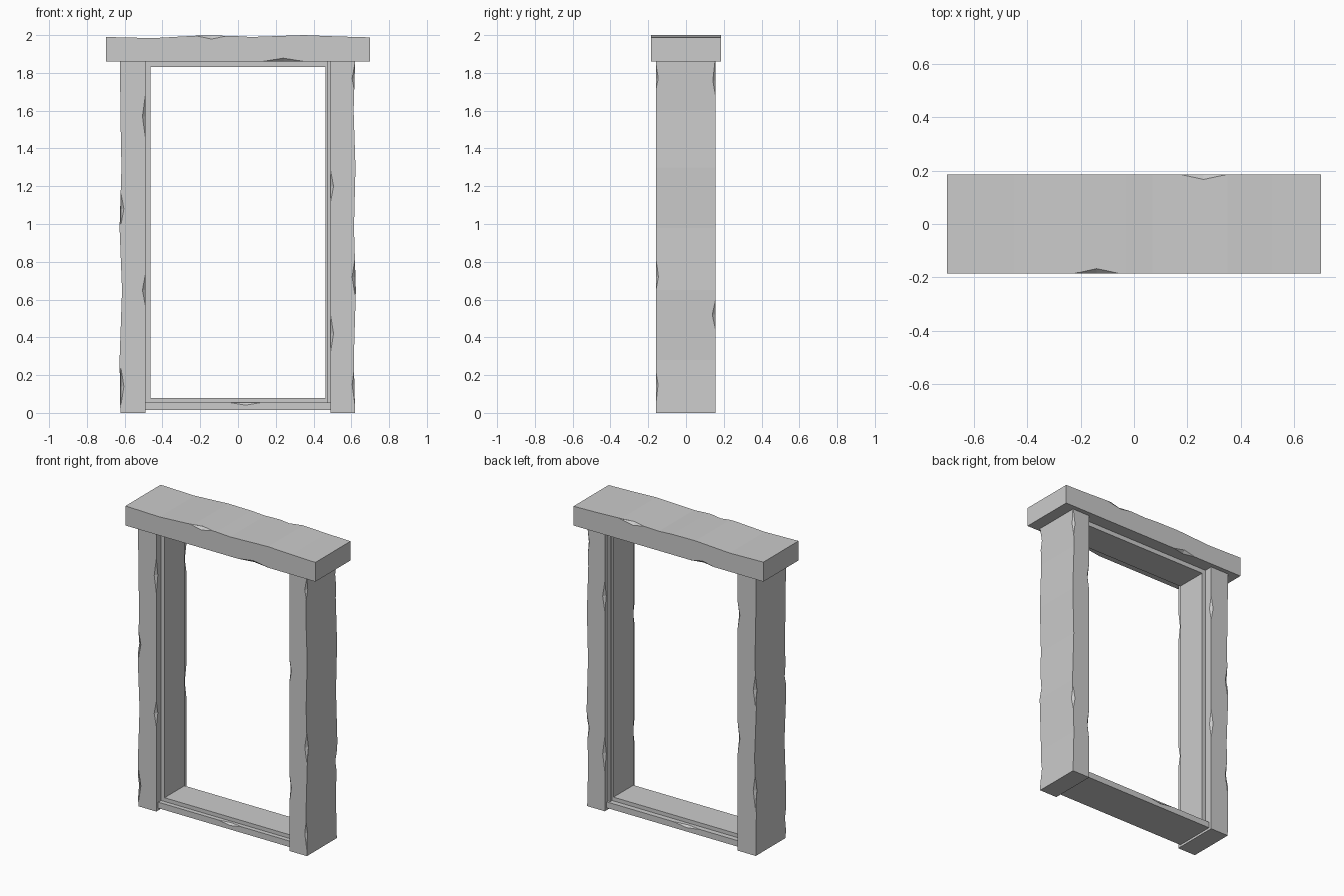
import bpy, bmesh
from mathutils import Matrix, Vector

cube = bpy.data.objects.get("Cube")
if cube:
    bpy.data.objects.remove(cube, do_unlink=True)

stone = bpy.data.materials.new("grey stone")
stone.use_nodes = True
GREY = (0.6, 0.6, 0.6, 1)
stone.diffuse_color = GREY
stone.node_tree.nodes["Principled BSDF"].inputs["Base Color"].default_value = GREY


def add_object(name, bm):
    bmesh.ops.recalc_face_normals(bm, faces=bm.faces)
    mesh = bpy.data.meshes.new(name)
    bm.to_mesh(mesh)
    bm.free()
    mesh.materials.append(stone)
    obj = bpy.data.objects.new(name, mesh)
    bpy.context.collection.objects.link(obj)
    return obj


def extrude_outline(name, points, y0, y1):
    """Extrude a front outline of (x, z) points from y0 to y1."""
    bm = bmesh.new()
    face = bm.faces.new([bm.verts.new((x, y0, z)) for x, z in points])
    geo = bmesh.ops.extrude_face_region(bm, geom=[face])["geom"]
    moved = [v for v in geo if isinstance(v, bmesh.types.BMVert)]
    bmesh.ops.translate(bm, verts=moved, vec=(0, y1 - y0, 0))
    return add_object(name, bm)


def box(name, x0, x1, y0, y1, z0, z1):
    return extrude_outline(name, [(x0, z0), (x1, z0), (x1, z1), (x0, z1)], y0, y1)


def chip(obj, places, along, depth):
    """Knock slim diamond-shaped chips out of the edges at the given places."""
    bm = bmesh.new()
    for i, place in enumerate(places):
        size = Vector((depth, depth, depth))
        size[along] = 0.1 + 0.015 * (i % 3 - 1)
        diamond = Matrix.Translation(place) @ Matrix.Diagonal(size).to_4x4()
        tips = []
        for axis in range(3):
            for sign in (1, -1):
                tip = Vector()
                tip[axis] = sign
                tips.append(bm.verts.new(diamond @ tip))
        bmesh.ops.convex_hull(bm, input=tips)
    cutter = add_object("chip_cutter", bm)
    cutter.hide_render = True
    mod = obj.modifiers.new("chips", 'BOOLEAN')
    mod.operation = 'DIFFERENCE'
    mod.solver = 'EXACT'
    mod.object = cutter
    bpy.context.view_layer.objects.active = obj
    bpy.ops.object.modifier_apply(modifier=mod.name)
    bpy.data.objects.remove(cutter, do_unlink=True)


FRONT, BACK = -0.16, 0.155
INNER, OUTER = 0.49, 0.62

# Posts with a worn, wavy outer side
heights = (0, 0.28, 0.65, 0.98, 1.3, 1.6, 1.86)
waves = {-1: (0.003, 0.007, -0.006, 0.007, -0.003, 0.003, 0.004),
         1: (0.0, -0.007, 0.004, -0.006, 0.002, -0.008, 0.0)}
# Chip heights on the front outer, front inner, back outer and back inner edges
chips = {-1: ((1.08, 0.14), (1.57, 0.65), (1.1, 0.43), (1.57, 0.75)),
         1: ((1.77, 0.72, 0.15), (1.2, 0.42), (1.76, 0.52), (1.43, 0.38))}
for side, name in ((-1, "right_post"), (1, "left_post")):
    outline = [(side * (OUTER + w), z) for w, z in zip(waves[side], heights)]
    outline += [(side * INNER, heights[-1]), (side * INNER, 0)]
    post = extrude_outline(name, outline, FRONT, BACK)
    edges = ((OUTER, FRONT), (INNER, FRONT), (OUTER, BACK), (INNER, BACK))
    places = [(side * x, y, z) for (x, y), zs in zip(edges, chips[side]) for z in zs]
    chip(post, places, 2, 0.016)

# Lintel with a wavy top
wavy_top = [(0.7, 1.988), (0.52, 1.993), (0.35, 2.0), (0.07, 1.99),
            (-0.03, 1.996), (-0.2, 1.998), (-0.45, 1.984), (-0.7, 1.99)]
lintel = extrude_outline("lintel", [(-0.7, 1.86), (0.7, 1.86)] + wavy_top, -0.185, 0.185)
chip(lintel, [(-0.14, -0.185, 1.997), (0.26, 0.185, 1.997),
              (0.24, -0.185, 1.86), (-0.25, 0.185, 1.86)], 0, 0.018)

# Sill and thin side lining
sill = box("sill", -INNER, INNER, -0.14, 0.135, 0.015, 0.055)
chip(sill, [(0.04, -0.14, 0.055), (-0.1, 0.135, 0.055)], 0, 0.014)
box("side_lining", 0.475, INNER, -0.125, 0.12, 0.055, 1.86)

# Inner stop running round the opening
for side, name in ((-1, "right_stop"), (1, "left_stop")):
    x0, x1 = sorted((side * 0.464, side * INNER))
    box(name, x0, x1, -0.11, 0.1, 0.055, 1.86)
box("bottom_stop", -0.464, 0.464, -0.11, 0.1, 0.055, 0.08)
box("top_stop", -0.464, 0.464, -0.11, 0.1, 1.83, 1.86)
